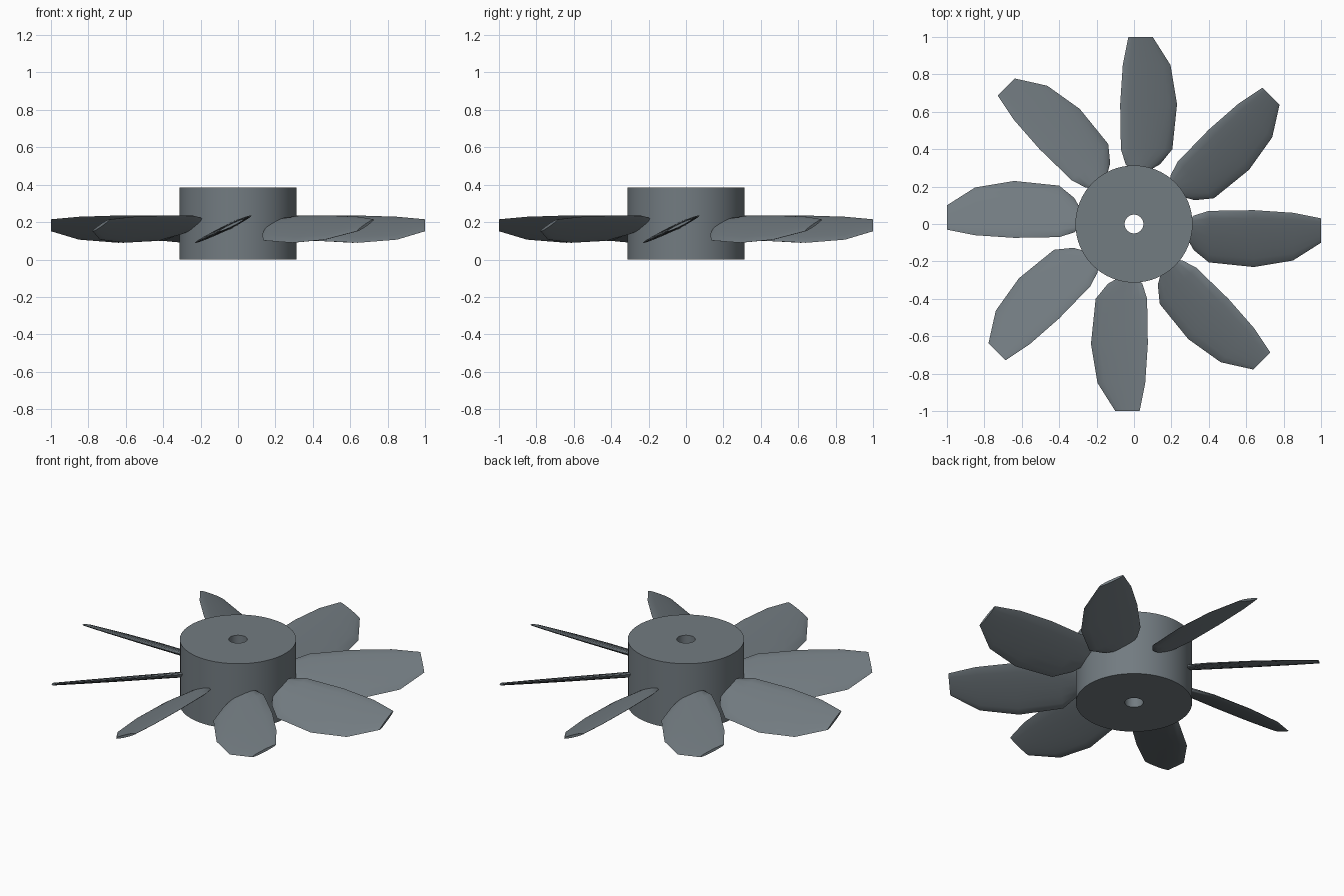
import bpy
import bmesh
from math import pi, cos, sin, radians

cube = bpy.data.objects.get("Cube")
if cube:
    bpy.data.objects.remove(cube)

steel = bpy.data.materials.new("blue_grey_metal")
colour = (0.17, 0.2, 0.22, 1)
steel.diffuse_color = colour
steel.use_nodes = True
steel.node_tree.nodes["Principled BSDF"].inputs["Base Color"].default_value = colour


def finish(name, bm, angle):
    bmesh.ops.recalc_face_normals(bm, faces=bm.faces[:])
    mesh = bpy.data.meshes.new(name)
    bm.to_mesh(mesh)
    bm.free()
    mesh.materials.append(steel)
    obj = bpy.data.objects.new(name, mesh)
    bpy.context.collection.objects.link(obj)
    bpy.ops.object.select_all(action='DESELECT')
    obj.select_set(True)
    bpy.context.view_layer.objects.active = obj
    bpy.ops.object.shade_smooth_by_angle(angle=radians(angle))
    return obj


def loft(bm, rings, close):
    """Join consecutive rings of vertices with quads."""
    n = len(rings[0])
    pairs = list(zip(rings, rings[1:]))
    if close:
        pairs.append((rings[-1], rings[0]))
    for a, b in pairs:
        for i in range(n):
            j = (i + 1) % n
            bm.faces.new((a[i], a[j], b[j], b[i]))


# Hub: thick ring with a shaft bore
bm = bmesh.new()
rings = []
for r, z in [(0.05, 0), (0.313, 0), (0.313, 0.385), (0.05, 0.385)]:
    rings.append([bm.verts.new((r * cos(2 * pi * i / 64), r * sin(2 * pi * i / 64), z))
                  for i in range(64)])
loft(bm, rings, True)
finish("hub", bm, 30)

# Blade stations: radius, trailing edge, leading edge, half thickness
STATIONS = [
    (0.28, -0.07, 0.01, 0.018),
    (0.32, -0.14, 0.045, 0.017),
    (0.40, -0.205, 0.07, 0.016),
    (0.64, -0.23, 0.074, 0.014),
    (0.85, -0.195, 0.06, 0.011),
    (1.0, -0.10, 0.03, 0.008),
]
PITCH = 0.48
SIDES = 16


def blade_ring(bm, radius, trail, lead, thick):
    """Flattened oval section, pitched so that the leading edge is high."""
    ring = []
    for i in range(SIDES):
        a = 2 * pi * i / SIDES
        v = (trail + lead) / 2 + (lead - trail) / 2 * cos(a)
        ring.append(bm.verts.new((radius, v, 0.2 + PITCH * v + thick * sin(a))))
    return ring


bm = bmesh.new()
rings = [blade_ring(bm, *s) for s in STATIONS]
loft(bm, rings, False)
bm.faces.new(rings[0])
bm.faces.new(rings[-1])
blade = finish("blade_1", bm, 40)

# Eight equally spaced blades
for k in range(1, 8):
    copy = blade.copy()
    copy.name = f"blade_{k + 1}"
    copy.rotation_euler.z = k * pi / 4
    bpy.context.collection.objects.link(copy)
